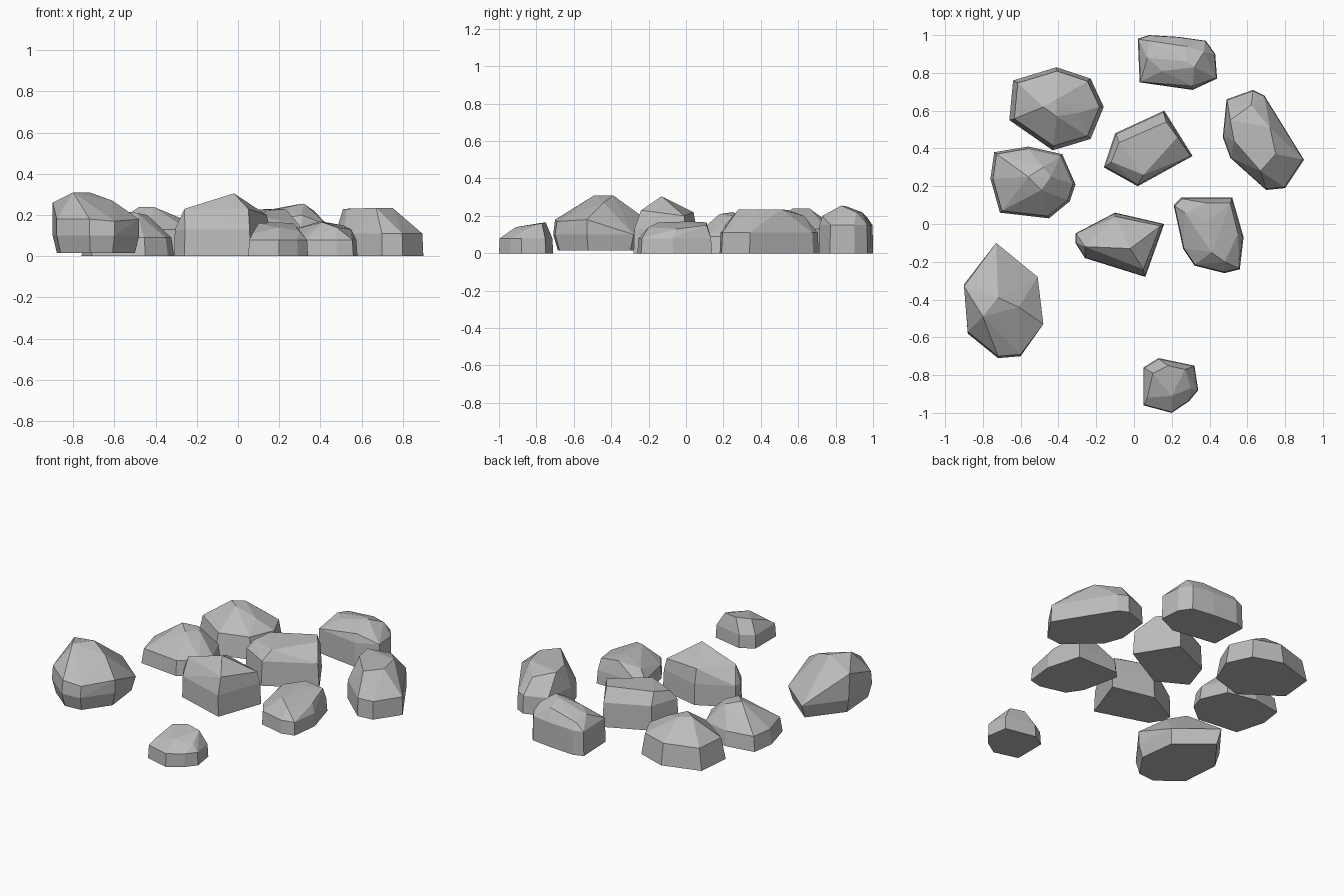
import bpy
import bmesh
from math import radians
from mathutils import Vector

default_cube = bpy.data.objects.get("Cube")
if default_cube:
    bpy.data.objects.remove(default_cube, do_unlink=True)

# One plain stone colour for every rock
stone = bpy.data.materials.new("stone_grey")
stone.use_nodes = True
stone.diffuse_color = (.5, .5, .5, 1)
stone.node_tree.nodes["Principled BSDF"].inputs["Base Color"].default_value = stone.diffuse_color


def scaled_ring(outline, scale, height):
    """Footprint outline shrunk about its centre and lifted to a height."""
    centre = sum((Vector(point) for point in outline), Vector((0, 0))) / len(outline)
    return [(centre + (Vector(point) - centre) * scale).to_3d() + Vector((0, 0, height))
            for point in outline]


def rock(name, outline, crown, belt, foot_scale=1, belt_scale=1, foot=0):
    """Faceted boulder: hull around a foot ring, a belt ring and crown points."""
    bm = bmesh.new()
    points = scaled_ring(outline, foot_scale, foot) + scaled_ring(outline, belt_scale, belt)
    for point in points + crown:
        bm.verts.new(point)
    hull = bmesh.ops.convex_hull(bm, input=bm.verts[:])
    inside = {item for key in ("geom_interior", "geom_unused") for item in hull[key]
              if isinstance(item, bmesh.types.BMVert)}
    bmesh.ops.delete(bm, geom=list(inside), context='VERTS')
    # Merge nearly coplanar triangles into broad chiselled facets
    bmesh.ops.dissolve_limit(bm, angle_limit=radians(4), verts=bm.verts[:], edges=bm.edges[:])
    bmesh.ops.recalc_face_normals(bm, faces=bm.faces[:])
    mesh = bpy.data.meshes.new(name)
    bm.to_mesh(mesh)
    bm.free()
    mesh.materials.append(stone)
    obj = bpy.data.objects.new(name, mesh)
    bpy.context.collection.objects.link(obj)
    return obj


# Large rock with undercut foot
rock("large_undercut_rock",
     outline=[(-.73, -.10), (-.51, -.28), (-.48, -.53), (-.60, -.70),
              (-.72, -.71), (-.88, -.58), (-.90, -.32)],
     crown=[(-.90, -.33, .26), (-.88, -.57, .18), (-.72, -.70, .18), (-.60, -.69, .17),
            (-.48, -.53, .18), (-.80, -.49, .31), (-.72, -.39, .31), (-.61, -.44, .27)],
     belt=.1, foot_scale=.9, foot=.015)

# Small rock standing alone
rock("small_lone_rock",
     outline=[(.05, -.76), (.13, -.71), (.32, -.75), (.34, -.88),
              (.29, -.94), (.20, -1), (.05, -.96)],
     crown=[(.10, -.79, .16), (.18, -.75, .165), (.27, -.77, .16),
            (.20, -.91, .14), (.30, -.87, .12), (.07, -.92, .11)],
     belt=.08, belt_scale=.97)

# Blocky rock at the back edge
rock("back_block_rock",
     outline=[(.02, .98), (.08, 1), (.24, .99), (.38, .97),
              (.43, .90), (.44, .77), (.31, .71), (.03, .75)],
     crown=[(.08, .97, .19), (.07, .88, .21), (.28, .94, .22), (.37, .91, .22),
            (.32, .83, .255), (.28, .86, .25), (.15, .81, .22), (.31, .73, .20)],
     belt=.15, belt_scale=.98)

# Broad peaked rock
rock("broad_peaked_rock",
     outline=[(-.64, .76), (-.41, .83), (-.23, .77), (-.16, .62),
              (-.23, .45), (-.43, .39), (-.66, .55)],
     crown=[(-.41, .66, .24), (-.41, .57, .24), (-.48, .62, .24), (-.29, .59, .19)],
     belt=.13, belt_scale=.9)

# Low rock with wide foot
rock("low_peaked_rock",
     outline=[(-.74, .38), (-.56, .41), (-.38, .37), (-.31, .21),
              (-.34, .12), (-.45, .03), (-.71, .06), (-.76, .24)],
     crown=[(-.56, .25, .22), (-.49, .18, .21), (-.44, .25, .20), (-.48, .30, .20)],
     belt=.09, belt_scale=.94)

# Wedge with a sloping lid
rock("sloped_wedge_rock",
     outline=[(.16, .60), (.31, .36), (.02, .20), (-.16, .30), (-.10, .48)],
     crown=[(-.08, .43, .22), (.17, .54, .23), (.23, .46, .23),
            (.05, .26, .21), (-.12, .33, .20)],
     belt=.15, belt_scale=.96)

# Pointed central rock
rock("pointed_centre_rock",
     outline=[(-.10, .06), (.16, 0), (.06, -.28), (-.26, -.18), (-.31, -.10), (-.31, -.05)],
     crown=[(-.02, -.13, .305), (.05, -.24, .23), (.14, -.01, .20),
            (-.10, .04, .22), (-.26, -.12, .23)],
     belt=.13, belt_scale=.98)

# Flat topped rock beside the centre
rock("flat_topped_rock",
     outline=[(.21, .10), (.25, .14), (.52, .14), (.58, -.07),
              (.56, -.24), (.48, -.26), (.32, -.22), (.26, -.13)],
     crown=[(.39, .11, .165), (.51, .11, .15), (.40, .02, .17), (.41, -.15, .165),
            (.48, -.20, .14), (.55, -.05, .13), (.27, .06, .13)],
     belt=.08, belt_scale=.97)

# Long rock at the side
rock("long_side_rock",
     outline=[(.49, .66), (.63, .71), (.69, .68), (.90, .34),
              (.80, .19), (.70, .18), (.51, .35), (.47, .46)],
     crown=[(.51, .55, .23), (.62, .63, .20), (.72, .51, .235),
            (.75, .37, .235), (.67, .28, .235), (.53, .44, .23)],
     belt=.11, belt_scale=.98)
